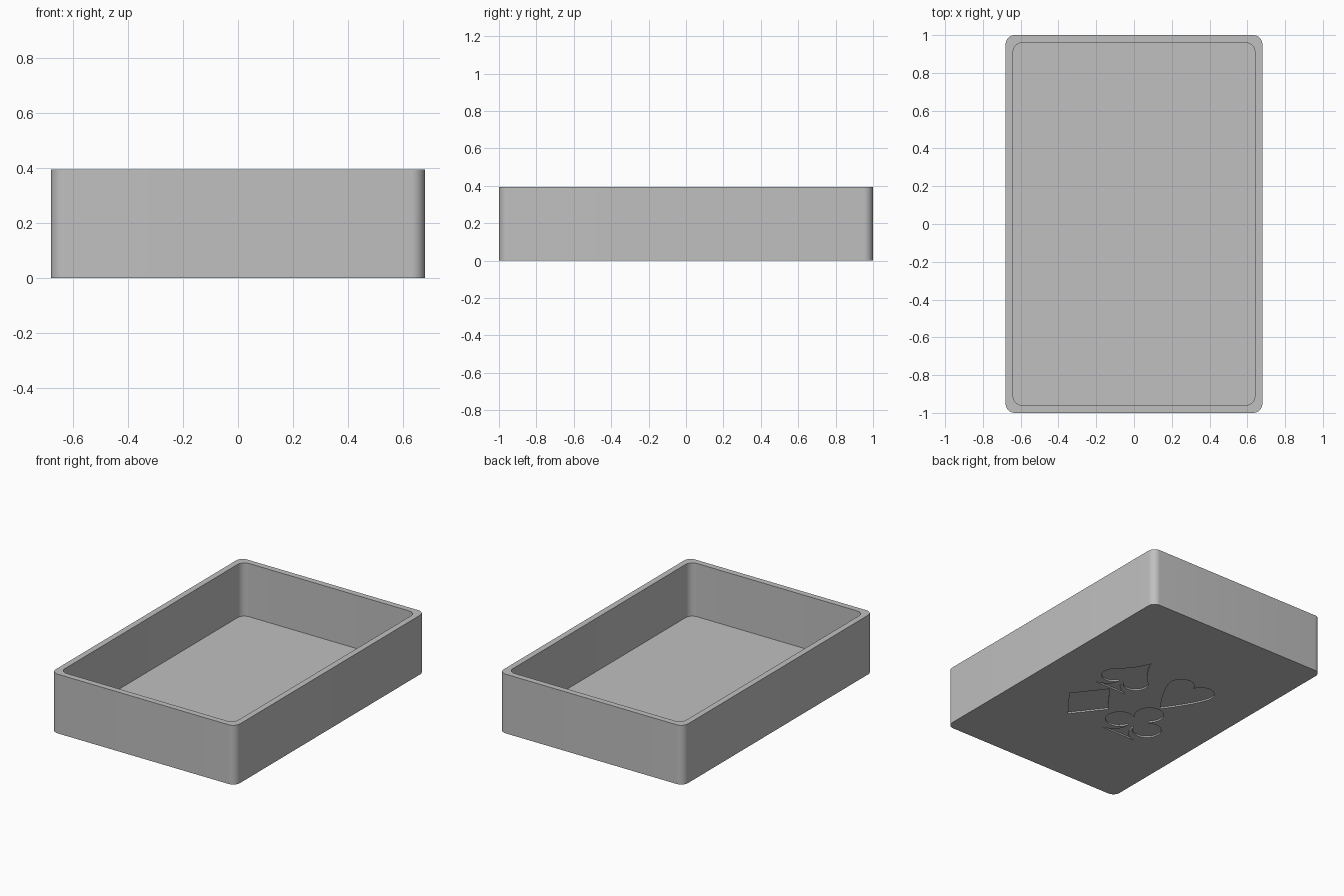
import bpy, bmesh, math
from mathutils import Vector

old = bpy.data.objects.get("Cube")
if old:
    bpy.data.objects.remove(old, do_unlink=True)

WIDTH, LENGTH, HEIGHT = 1.36, 2.0, 0.395
WALL, RADIUS, ENGRAVE = 0.04, 0.05, 0.01

grey = bpy.data.materials.new("light grey")
grey.use_nodes = True
colour = (0.527, 0.527, 0.527, 1)
grey.diffuse_color = colour
grey.node_tree.nodes["Principled BSDF"].inputs["Base Color"].default_value = colour


def arc(cx, cy, r, start, end, steps=14):
    angles = [math.radians(start + (end - start) * i / steps) for i in range(steps + 1)]
    return [(cx + r * math.cos(a), cy + r * math.sin(a)) for a in angles]


def bend(p, q, r, steps=8):
    """Quadratic curve from p to r pulled towards q, without its first point."""
    p, q, r = Vector(p), Vector(q), Vector(r)
    ts = [i / steps for i in range(1, steps + 1)]
    return [tuple(p * (1 - t) ** 2 + q * 2 * t * (1 - t) + r * t * t) for t in ts]


def mirrored(half):
    """Close a right-hand half outline across x = 0."""
    return half + [(-x, y) for x, y in reversed(half) if x > 1e-5]


def rounded_rectangle(w, l, r):
    x, y = w / 2 - r, l / 2 - r
    corners = [(x, y), (-x, y), (-x, -y), (x, -y)]
    return [p for i, (cx, cy) in enumerate(corners)
            for p in arc(cx, cy, r, 90 * i, 90 * i + 90, 10)]


def prism(name, outline, z0, z1, centre=(0, 0)):
    bm = bmesh.new()
    face = bm.faces.new([bm.verts.new((x + centre[0], y + centre[1], z0)) for x, y in outline])
    top = bmesh.ops.extrude_face_region(bm, geom=[face])["geom"]
    bmesh.ops.translate(bm, vec=(0, 0, z1 - z0),
                        verts=[v for v in top if isinstance(v, bmesh.types.BMVert)])
    bmesh.ops.recalc_face_normals(bm, faces=bm.faces)
    mesh = bpy.data.meshes.new(name)
    bm.to_mesh(mesh)
    bm.free()
    mesh.materials.append(grey)
    obj = bpy.data.objects.new(name, mesh)
    bpy.context.collection.objects.link(obj)
    return obj


def carve(target, cutter):
    bpy.context.view_layer.objects.active = target
    mod = target.modifiers.new(cutter.name, 'BOOLEAN')
    mod.operation, mod.solver, mod.object = 'DIFFERENCE', 'EXACT', cutter
    bpy.ops.object.modifier_apply(modifier=mod.name)
    bpy.data.objects.remove(cutter, do_unlink=True)


# Suit outlines, each about 0.4 tall around its own centre
diamond = [(0, 0.2), (0.155, 0), (0, -0.2), (-0.155, 0)]

lobe = arc(0.08, 0.115, 0.083, 165, -15)
heart = mirrored([(0, 0.137)] + lobe + bend(lobe[-1], (0.13, -0.01), (0, -0.185)))

side = arc(0.088, -0.05, 0.078, 35, -155)
stem = bend(side[-1], (0.02, -0.165), (0.125, -0.185))
spade = mirrored([(0, 0.21)] + bend((0, 0.21), (0.03, 0.11), side[0]) + side[1:] + stem)

leaf = arc(0.11, -0.045, 0.09, 125, -165)
club = mirrored(arc(0, 0.11, 0.09, 90, -50) + leaf
                + bend(leaf[-1], (0.02, -0.17), (0.125, -0.19)))

# Open tray: rounded block, hollowed from above
tray = prism("tray", rounded_rectangle(WIDTH, LENGTH, RADIUS), 0, HEIGHT)
carve(tray, prism("cavity", rounded_rectangle(WIDTH - 2 * WALL, LENGTH - 2 * WALL, RADIUS),
                  WALL, HEIGHT + 0.1))

# Shallow suits engraved in the underside
for name, outline, centre in (("spade", spade, (0.2, 0.2)), ("heart", heart, (-0.2, 0.2)),
                              ("diamond", diamond, (0.2, -0.2)), ("club", club, (-0.2, -0.2))):
    carve(tray, prism(name, outline, -0.05, ENGRAVE, centre))

bpy.ops.object.select_all(action='DESELECT')
tray.select_set(True)
bpy.context.view_layer.objects.active = tray
bpy.ops.object.shade_smooth_by_angle(angle=math.radians(30))
